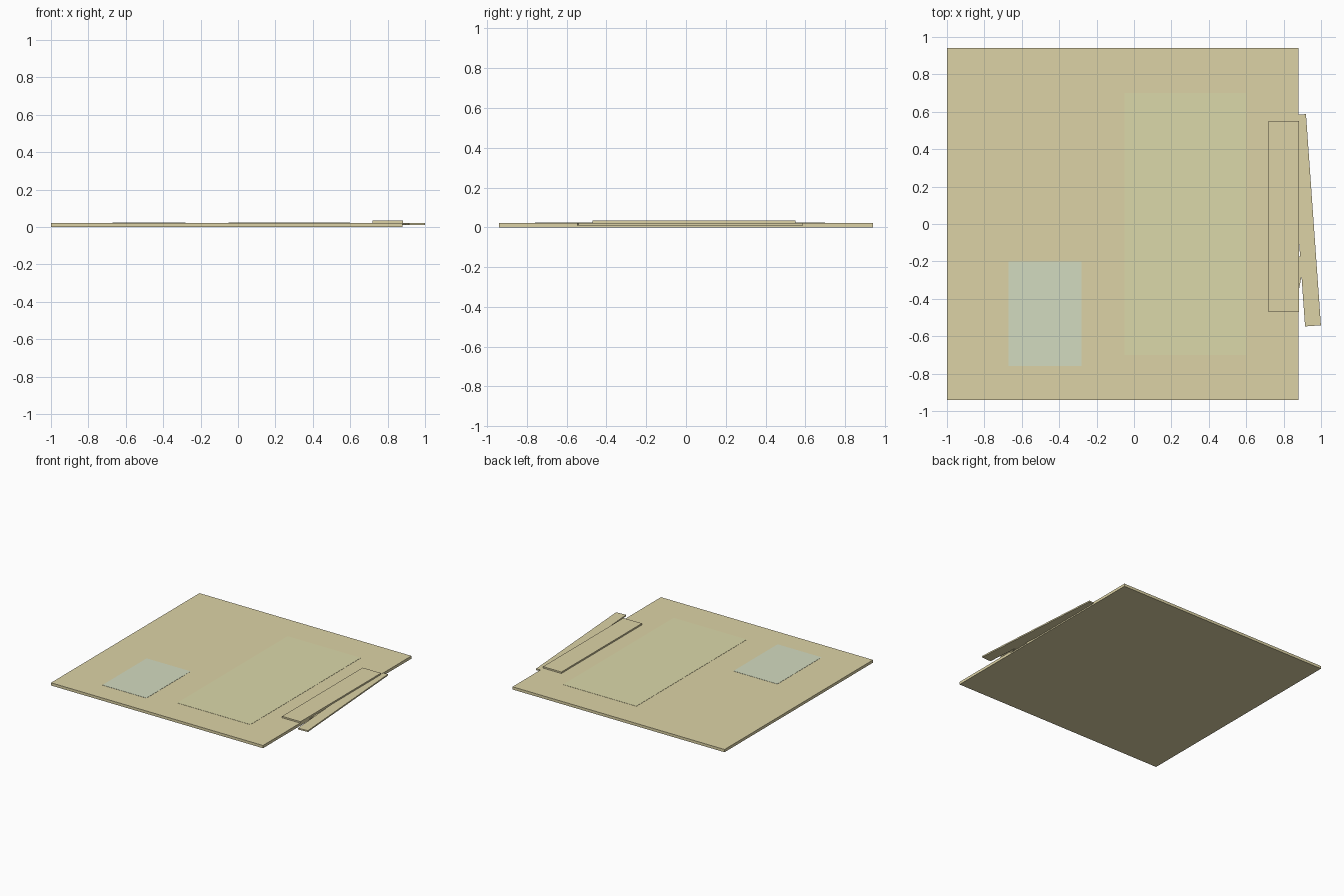
import bpy, bmesh
from math import atan2

if "Cube" in bpy.data.objects:
    bpy.data.objects.remove(bpy.data.objects["Cube"])


def material(name, rgb):
    m = bpy.data.materials.new(name)
    m.diffuse_color = (*rgb, 1)
    m.use_nodes = True
    m.node_tree.nodes["Principled BSDF"].inputs["Base Color"].default_value = m.diffuse_color
    return m


def slab(name, outline, z0, z1, mat):
    """Extrude a flat outline from z0 up to z1."""
    bm = bmesh.new()
    face = bm.faces.new([bm.verts.new((x, y, z0)) for x, y in outline])
    ext = bmesh.ops.extrude_face_region(bm, geom=[face], use_keep_orig=True)
    for v in ext["geom"]:
        if isinstance(v, bmesh.types.BMVert):
            v.co.z = z1
    bmesh.ops.recalc_face_normals(bm, faces=bm.faces)
    mesh = bpy.data.meshes.new(name)
    bm.to_mesh(mesh)
    bm.free()
    mesh.materials.append(mat)
    obj = bpy.data.objects.new(name, mesh)
    bpy.context.collection.objects.link(obj)
    return obj


def rect(x0, x1, y0, y1):
    return [(x0, y0), (x1, y0), (x1, y1), (x0, y1)]


tan = material("tan", (0.72, 0.65, 0.38))
pale_green = material("pale_green", (0.71, 0.69, 0.40))
pale_blue = material("pale_blue", (0.65, 0.71, 0.53))

# Square base board with two thin coloured patches
slab("base_board", rect(-1, 0.88, -0.94, 0.94), 0, 0.022, tan)
slab("large_patch", rect(-0.05, 0.60, -0.70, 0.70), 0.0215, 0.0235, pale_green)
slab("small_patch", rect(-0.67, -0.28, -0.76, -0.20), 0.0215, 0.0235, pale_blue)

# Raised strip along the right edge
slab("raised_strip", rect(0.72, 0.883, -0.47, 0.55), 0.022, 0.034, tan)

# Slanted strip poking out from under the right edge
strip = slab("slanted_strip", rect(-0.0425, 0.0425, -0.566, 0.566), 0.010, 0.021, tan)
strip.location = (0.917, 0.02, 0)
strip.rotation_euler.z = atan2(0.08, 1.13)

# Small sheet corner tucked between the board and the slanted strip
slab("tucked_sheet", [(0.80, -0.36), (0.88, -0.36), (0.915, -0.18), (0.80, -0.16)],
     0.010, 0.015, tan)
